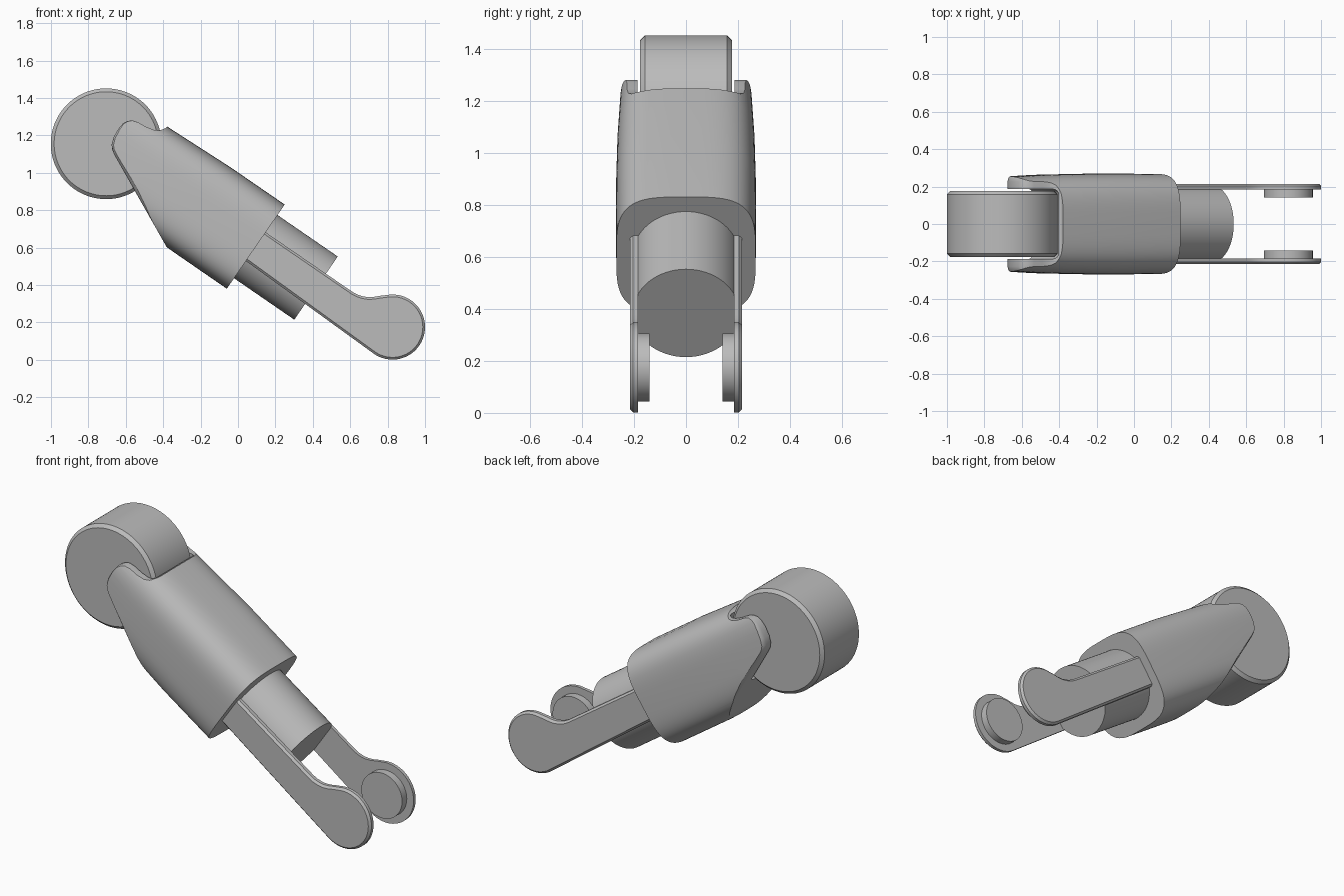
import bpy, bmesh, math
from mathutils import Vector, Matrix

if "Cube" in bpy.data.objects:
    bpy.data.objects.remove(bpy.data.objects["Cube"])

grey = bpy.data.materials.new("grey_metal")
grey.diffuse_color = (0.5, 0.5, 0.5, 1)
grey.use_nodes = True
grey.node_tree.nodes["Principled BSDF"].inputs["Base Color"].default_value = grey.diffuse_color

TILT = math.atan2(0.567, 0.824)          # slope of the leg axis
ORIGIN = Vector((0.095, 0, 0.605))       # centre of the body's lower end face


def finish(name, bm, angle=30):
    """Turn a bmesh into a smooth-shaded object with sharp edges kept."""
    bmesh.ops.recalc_face_normals(bm, faces=bm.faces)
    mesh = bpy.data.meshes.new(name)
    bm.to_mesh(mesh)
    bm.free()
    mesh.materials.append(grey)
    obj = bpy.data.objects.new(name, mesh)
    bpy.context.collection.objects.link(obj)
    smooth(obj, angle)
    return obj


def smooth(obj, angle=30):
    bpy.ops.object.select_all(action='DESELECT')
    obj.select_set(True)
    bpy.context.view_layer.objects.active = obj
    bpy.ops.object.shade_smooth_by_angle(angle=math.radians(angle))


def prism(outline, y0, y1, bevel0=0, bevel1=0, segments=1):
    """Extrude an x-z outline from y0 to y1, rounding either rim."""
    bm = bmesh.new()
    cap0 = bm.faces.new([bm.verts.new((x, y0, z)) for x, z in outline])
    bm.faces.ensure_lookup_table()
    ext = bmesh.ops.extrude_face_region(bm, geom=[cap0], use_keep_orig=True)
    for v in ext['geom']:
        if isinstance(v, bmesh.types.BMVert):
            v.co.y = y1
    bmesh.ops.recalc_face_normals(bm, faces=bm.faces)
    for y, width in ((y0, bevel0), (y1, bevel1)):
        if width:
            rim = [e for e in bm.edges if all(abs(v.co.y - y) < 1e-6 for v in e.verts)]
            bmesh.ops.bevel(bm, geom=rim, offset=width, segments=segments,
                            profile=0.5, affect='EDGES')
    return bm


def circle(cx, cz, r, n=64, start=0, end=360):
    full = abs(end - start) == 360
    steps = n if full else n - 1
    return [(cx + r * math.cos(math.radians(start + (end - start) * i / steps)),
             cz + r * math.sin(math.radians(start + (end - start) * i / steps)))
            for i in range(n)]


def boolean(obj, cutter, operation):
    mod = obj.modifiers.new("cut", 'BOOLEAN')
    mod.object, mod.operation, mod.solver = cutter, operation, 'EXACT'
    bpy.context.view_layer.objects.active = obj
    bpy.ops.object.modifier_apply(modifier=mod.name)
    bpy.data.objects.remove(cutter)


# Wheel at the upper end
finish("wheel", prism(circle(-0.705, 1.155, 0.296, 96), -0.176, 0.176, 0.018, 0.018))

# Body: rounded-square tube lofted along the leg axis
bm = bmesh.new()
rings = []
N, POW = 96, 2 / 3.6
for u, half_w, half_h in ((0, 0.268, 0.273), (-0.35, 0.27, 0.273),
                          (-0.7, 0.264, 0.262), (-1.1, 0.248, 0.25)):
    ring = []
    for i in range(N):
        c, s = (f(2 * math.pi * i / N) for f in (math.cos, math.sin))
        y = half_w * math.copysign(abs(c) ** POW, c)
        z = half_h * math.copysign(abs(s) ** POW, s)
        ring.append(bm.verts.new((u, y, z)))
    rings.append(ring)
for a, b in zip(rings, rings[1:]):
    for i in range(N):
        j = (i + 1) % N
        bm.faces.new((a[i], a[j], b[j], b[i]))
bm.faces.new(rings[0])
bm.faces.new(rings[-1])
bm.transform(Matrix.Translation(ORIGIN) @ Matrix.Rotation(TILT, 4, 'Y'))
body = finish("body", bm)

# Side outline trims the tube into the pointed fork
fork = [(-0.324, 0.5), (-0.38, 0.6), (-0.655, 1.085), (-0.672, 1.12), (-0.676, 1.15),
        (-0.665, 1.19), (-0.64, 1.235), (-0.615, 1.264), (-0.59, 1.277), (-0.565, 1.28),
        (-0.535, 1.27), (-0.49, 1.245), (-0.45, 1.229), (-0.42, 1.226), (-0.39, 1.237),
        (-0.33, 1.29), (-0.2, 1.4), (0.5, 1.0), (0.2, 0.1), (-0.15, 0.19)]
boolean(body, finish("fork_cutter", prism(fork, -0.272, 0.272, 0.045, 0.045, 4)), 'INTERSECT')

# Slot between the prongs clears the wheel
slot = prism(circle(-0.705, 1.155, 0.312, 96), -0.186, 0.186, 0.03, 0.03, 4)
boolean(body, finish("slot_cutter", slot), 'DIFFERENCE')
smooth(body, 32)

# Piston sliding out of the body
bm = bmesh.new()
bmesh.ops.create_cone(bm, cap_ends=True, segments=64, radius1=0.205, radius2=0.205, depth=0.5)
bm.transform(Matrix.Translation(ORIGIN) @ Matrix.Rotation(TILT, 4, 'Y')
             @ Matrix.Translation((0.141, 0, 0)) @ Matrix.Rotation(math.pi / 2, 4, 'Y'))
finish("piston", bm)

# Side arms with round ends, and an inner boss on each
arm = [(-0.05, 0.595), (0.06, 0.742), (0.59, 0.378), (0.615, 0.361), (0.64, 0.348),
       (0.665, 0.34), (0.695, 0.335), (0.725, 0.336), (0.76, 0.342)]
arm += circle(0.826, 0.175, 0.174, 48, 100, -124.5)
for side, s in (("front", -1), ("back", 1)):
    finish(side + "_arm", prism(arm, s * 0.184, s * 0.215, 0, 0.012), 25)
    finish(side + "_boss", prism(circle(0.825, 0.175, 0.131), s * 0.141, s * 0.19))
